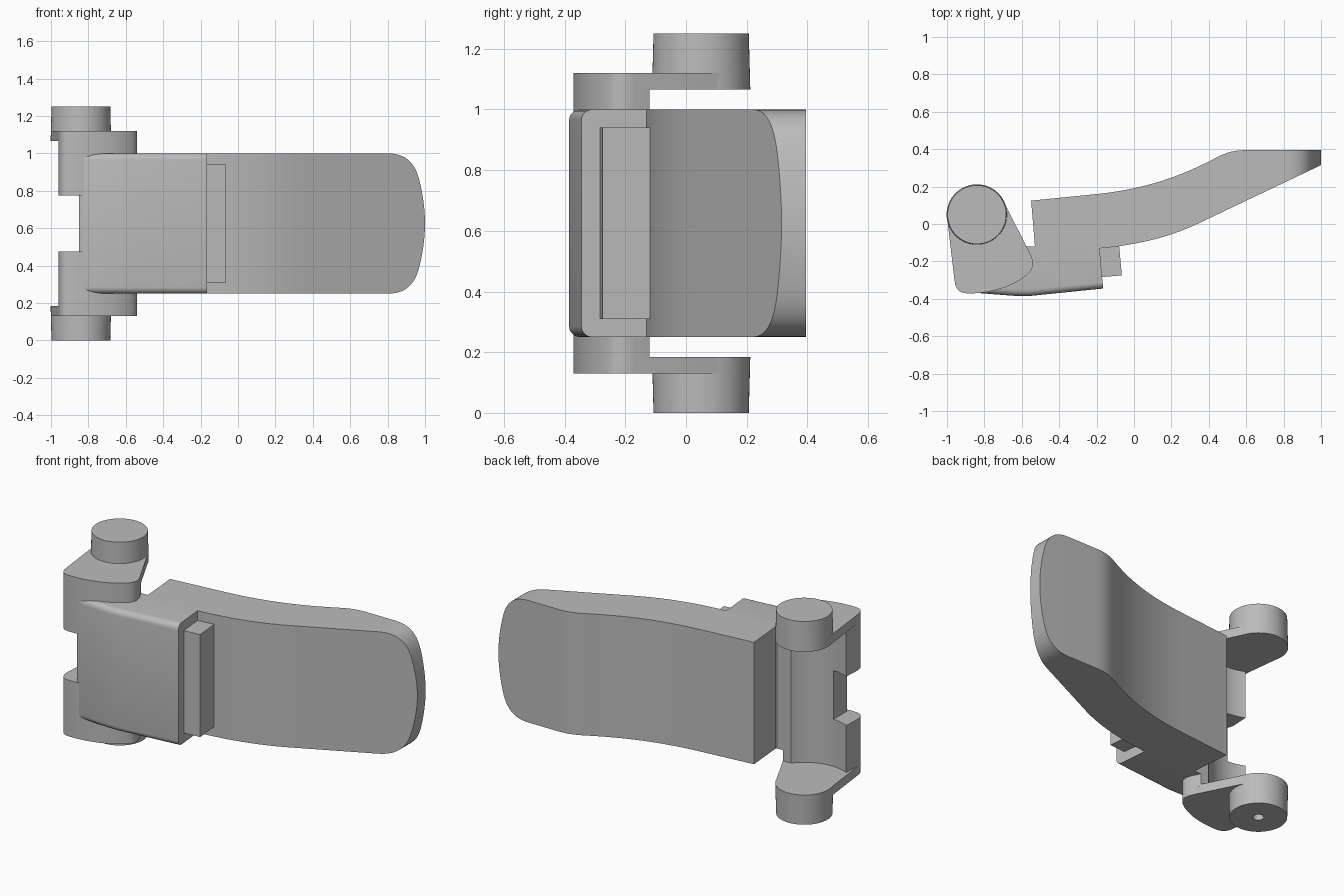
import bpy, bmesh, math
from mathutils import Vector
from mathutils.geometry import interpolate_bezier

if "Cube" in bpy.data.objects:
    bpy.data.objects.remove(bpy.data.objects["Cube"])

MID = 0.625            # height of the symmetry plane
PIN = (-0.84, 0.05)    # hinge axis

grey = bpy.data.materials.new("plain grey")
grey.use_nodes = True
grey.diffuse_color = (0.5, 0.5, 0.5, 1)
grey.node_tree.nodes["Principled BSDF"].inputs["Base Color"].default_value = (0.5, 0.5, 0.5, 1)


def finish(name, bm):
    bmesh.ops.recalc_face_normals(bm, faces=bm.faces)
    mesh = bpy.data.meshes.new(name)
    bm.to_mesh(mesh)
    bm.free()
    mesh.materials.append(grey)
    ob = bpy.data.objects.new(name, mesh)
    bpy.context.collection.objects.link(ob)
    return ob


def activate(ob):
    bpy.ops.object.select_all(action='DESELECT')
    ob.select_set(True)
    bpy.context.view_layer.objects.active = ob


def smooth(ob):
    activate(ob)
    bpy.ops.object.shade_smooth_by_angle(angle=math.radians(30))


def prism_mesh(points, low, high, along='z'):
    """Extrude a closed outline: an (x, y) one along z or an (x, z) one along y."""
    bm = bmesh.new()
    place = (lambda p: (p[0], p[1], low)) if along == 'z' else (lambda p: (p[0], low, p[1]))
    face = bm.faces.new([bm.verts.new(place(p)) for p in points])
    moved = bmesh.ops.extrude_face_region(bm, geom=[face])["geom"]
    depth = high - low
    offset = Vector((0, 0, depth)) if along == 'z' else Vector((0, depth, 0))
    bmesh.ops.translate(bm, vec=offset, verts=[g for g in moved if isinstance(g, bmesh.types.BMVert)])
    return bm


def prism(name, points, low, high, along='z'):
    return finish(name, prism_mesh(points, low, high, along))


def boolean(ob, cutter, operation):
    activate(ob)
    mod = ob.modifiers.new("cut", 'BOOLEAN')
    mod.operation, mod.object, mod.solver = operation, cutter, 'EXACT'
    bpy.ops.object.modifier_apply(modifier=mod.name)
    bpy.data.objects.remove(cutter)


def curve(a, b, c, d, n=14):
    pts = interpolate_bezier(*[Vector((*p, 0)) for p in (a, b, c, d)], n)
    return [(p.x, p.y) for p in pts]


def arc(radius, start, end, n=24):
    angles = [math.radians(start + (end - start) * i / n) for i in range(n + 1)]
    return [(PIN[0] + radius * math.cos(t), PIN[1] + radius * math.sin(t)) for t in angles]


# Paddle: curved side profile trimmed by a rounded front outline
back_side = [(-0.55, 0.125)] + curve((-0.2, 0.16), (0.1, 0.19), (0.3, 0.28), (0.45, 0.36))
back_side += curve((0.45, 0.36), (0.51, 0.39), (0.55, 0.395), (0.61, 0.395), 8)[1:]
front_side = [(1, 0.395), (1, 0.315)]
front_side += curve((0.38, 0.02), (0.2, -0.07), (0.03, -0.11), (-0.18, -0.13))
paddle = prism("paddle", back_side + front_side + [(-0.53, -0.115)], 0.15, 1.1)
tip = curve((0.8, 0.375), (0.91, 0.375), (0.95, 0.31), (0.97, 0.23), 12)
tip += curve((0.97, 0.23), (0.99, 0.15), (1, 0.07), (1, 0), 8)[1:]
half = [(-1, 0.375)] + tip
outline = [(x, MID + z) for x, z in half] + [(x, MID - z) for x, z in reversed(half[:-1])]
boolean(paddle, prism("paddle_trim", outline, -0.6, 0.8, 'y'), 'INTERSECT')
smooth(paddle)

# Mounting block in front of the paddle root, its long front edges rounded
socket = arc(0.27, -92, -39)
front = [(-0.165, -0.345), (-0.56, -0.385), (-0.64, -0.384), (-0.72, -0.378), (-0.82, -0.37), (-0.85, -0.35)]
bm = prism_mesh([(-0.185, -0.12)] + front + socket + [(-0.535, -0.12), (-0.52, -0.1)], 0.25, 1.0)
long_edges = []
for e in bm.edges:
    a, b = (v.co for v in e.verts)
    if abs(a.z - b.z) < 0.001 and max(a.y, b.y) < -0.34 and max(a.x, b.x) > -0.83:
        long_edges.append(e)
bmesh.ops.bevel(bm, geom=long_edges, offset=0.035, segments=5, profile=0.5, affect='EDGES')
smooth(finish("mounting_block", bm))

# Small tab beside the block
prism("tab", [(-0.19, -0.285), (-0.065, -0.275), (-0.08, -0.11), (-0.19, -0.11)], 0.31, 0.94)

# Hinge bracket: columns, end plates and pins, repeated above and below the middle
nose = curve((-0.96, -0.3), (-0.952, -0.36), (-0.93, -0.371), (-0.88, -0.371), 8)
nose += curve((-0.88, -0.371), (-0.77, -0.371), (-0.66, -0.34), (-0.58, -0.278), 12)[1:]
nose += curve((-0.58, -0.278), (-0.54, -0.245), (-0.53, -0.22), (-0.55, -0.17), 8)[1:]
column = nose + [(-0.575, -0.12)] + arc(0.27, -39, -115)
plate = nose + arc(0.16, 25, 186, 32)

for side, sign in (("lower", -1), ("upper", 1)):
    def span(near, far):
        return sorted((MID + sign * near, MID + sign * far))

    smooth(prism(side + "_hinge_column", column, *span(0.15, 0.45)))
    smooth(prism(side + "_hinge_plate", plate, *span(0.44, 0.495)))

    low, high = span(0.44, 0.625)
    bm = bmesh.new()
    inner, outer = 0.162, 0.157
    r1, r2 = (inner, outer) if sign > 0 else (outer, inner)
    bmesh.ops.create_cone(bm, cap_ends=True, segments=64, radius1=r1, radius2=r2, depth=high - low)
    bmesh.ops.translate(bm, vec=(*PIN, (low + high) / 2), verts=bm.verts)
    pin = finish(side + "_hinge_pin", bm)
    if sign < 0:
        # Pilot hole in the underside
        boolean(pin, prism("pilot_hole", arc(0.03, 0, 345, 23), -0.1, 0.1), 'DIFFERENCE')
    smooth(pin)
